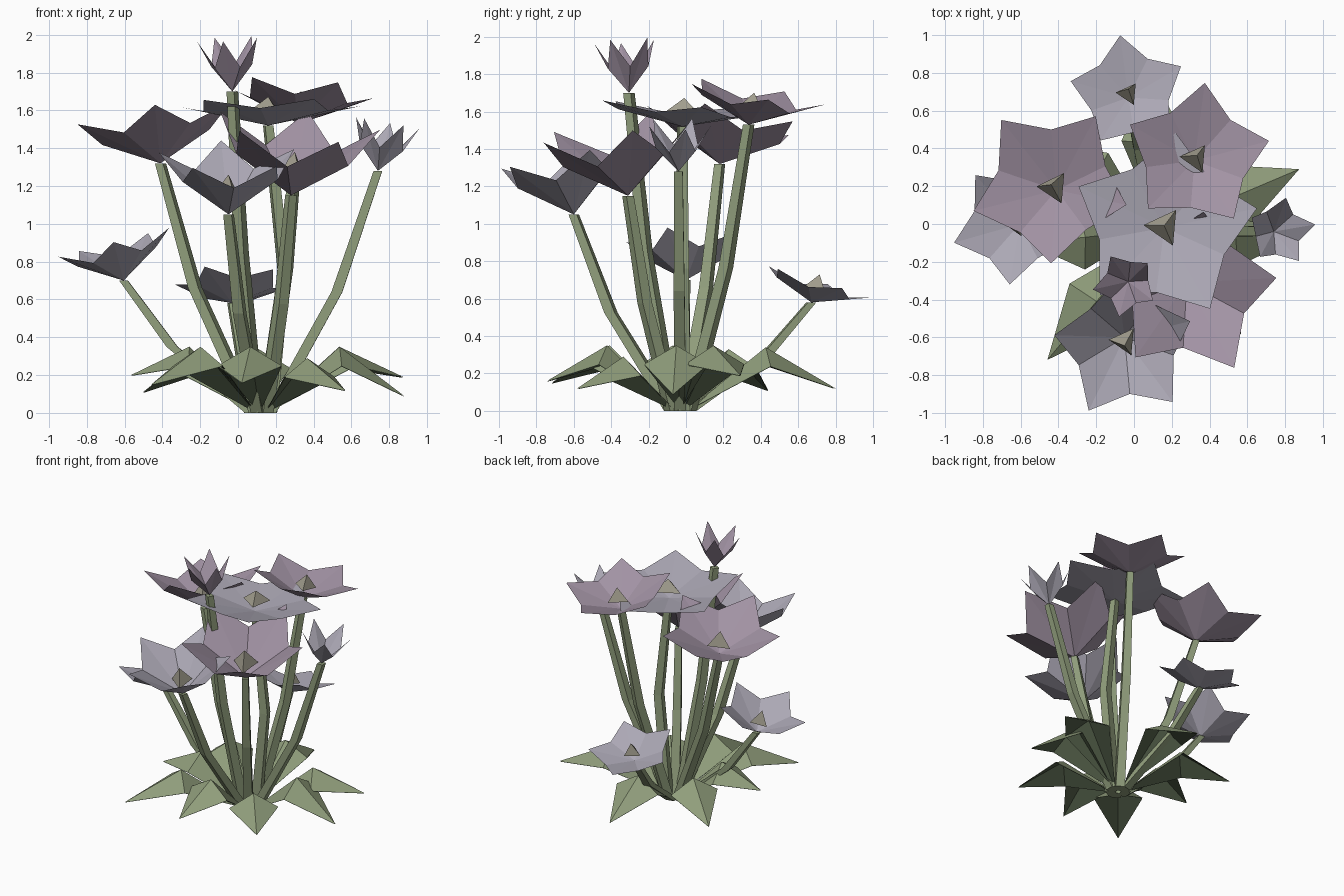
import bpy, math
from mathutils import Vector

if "Cube" in bpy.data.objects:
    bpy.data.objects.remove(bpy.data.objects["Cube"])

ROOT = Vector((0.12, -0.03, 0))


def material(name, rgb):
    m = bpy.data.materials.new(name)
    m.diffuse_color = (*rgb, 1)
    m.use_nodes = True
    m.node_tree.nodes["Principled BSDF"].inputs["Base Color"].default_value = m.diffuse_color
    return m


MAUVE = material("mauve_petal", (0.36, 0.29, 0.37))
LAVENDER = material("lavender_petal", (0.41, 0.39, 0.46))
GREEN = material("leaf_green", (0.28, 0.34, 0.2))
DARK = material("leaf_underside", (0.09, 0.12, 0.07))
POLLEN = material("pollen", (0.36, 0.34, 0.27))


def build(name, verts, faces, mat):
    me = bpy.data.meshes.new(name)
    me.from_pydata([tuple(v) for v in verts], [], faces)
    me.materials.append(mat)
    me.update()
    ob = bpy.data.objects.new(name, me)
    bpy.context.collection.objects.link(ob)
    return ob


def frame(axis):
    n = Vector(axis).normalized()
    u = Vector((1, 0, 0))
    u = (u - n * u.dot(n)).normalized()
    return u, n.cross(u), n


# Five-petal cup: star-shaped fan folded along petal ridges and notches
def blossom(name, base, axis, radius, height, phase, notch, mat):
    u, v, n = frame(axis)
    base = Vector(base)
    verts = [base]
    for i in range(10):
        a = math.radians(phase + 36 * i)
        kr, kh = notch if i % 2 else (1, 1)
        verts.append(base + (u * math.cos(a) + v * math.sin(a)) * radius * kr + n * height * kh)
    faces = [(0, i + 1, (i + 1) % 10 + 1) for i in range(10)]
    build(name, verts, faces, mat)


# Three-sided pyramid in the heart of an open blossom
def pistil(name, base, axis, height, radius):
    u, v, n = frame(axis)
    base = Vector(base)
    top = 0.12 + 0.3 * height
    low = base + n * top * 0.45
    verts = [base + n * top]
    for i in range(3):
        a = math.radians(55 + 120 * i)
        verts.append(low + (u * math.cos(a) + v * math.sin(a)) * radius)
    build(name, verts, [(0, 1, 2), (0, 2, 3), (0, 3, 1), (3, 2, 1)], POLLEN)


# Square stem with one bend
def stem(name, end, bend=0.0):
    end = Vector(end)
    out = Vector((end.x, end.y, 0)) - ROOT
    start = ROOT + out.normalized() * 0.05
    mid = start.lerp(end, 0.62)
    mid.x += bend
    mid.z = end.z * 0.5
    verts = []
    for p, r in ((start, 0.045), (mid, 0.041), (end, 0.032)):
        for i in range(4):
            a = math.radians(45 + 90 * i) + math.atan2(out.y, out.x)
            verts.append(p + Vector((math.cos(a), math.sin(a), 0)) * r)
    faces = [(3, 2, 1, 0), (8, 9, 10, 11)]
    for s in (0, 4):
        for i in range(4):
            j = (i + 1) % 4
            faces.append((s + i, s + j, s + 4 + j, s + 4 + i))
    build(name, verts, faces, GREEN)


# Folded leaf: rises to a ridge then droops to a point, with a dark underside
def leaf(name, angle, length, ridge_z, tip_z):
    a = math.radians(angle)
    d = Vector((math.cos(a), math.sin(a), 0))
    s = Vector((-d.y, d.x, 0))
    up = Vector((0, 0, 1))
    mid = ROOT + d * length * 0.55
    verts = [ROOT + d * 0.04 + up * 0.006,
             mid + up * ridge_z,
             mid + d * 0.02 + s * 0.17 + up * (ridge_z - 0.1),
             mid + d * 0.02 - s * 0.17 + up * (ridge_z - 0.1),
             ROOT + d * length + up * tip_z]
    faces = [(0, 1, 2), (0, 3, 1), (1, 4, 2), (1, 3, 4)]
    build(name, verts, faces, GREEN)
    build(name + "_underside", [p - up * 0.005 for p in verts], [f[::-1] for f in faces], DARK)


OPEN = (0.7, 0.62)
DEEP = (0.7, 0.55)
BUD = (0.68, 0.48)

# base, axis, radius, cup height, petal phase, notch (radius, height), colour
FLOWERS = {
    "top_bud": ((-0.03, -0.305, 1.70), (-0.07, -0.07, 1), 0.17, 0.28, 44, BUD, MAUVE),
    "left_blossom": ((-0.41, 0.18, 1.32), (-0.15, 0.15, 1), 0.43, 0.25, 55, OPEN, MAUVE),
    "front_blossom": ((-0.05, -0.60, 1.05), (0.0, -0.21, 1), 0.38, 0.32, 24, OPEN, LAVENDER),
    "centre_blossom": ((0.16, -0.02, 1.52), (0, 0.07, 1), 0.50, 0.11, 11, OPEN, LAVENDER),
    "back_right_blossom": ((0.32, 0.335, 1.53), (0.08, 0.17, 1), 0.39, 0.18, 12, OPEN, MAUVE),
    "front_right_blossom": ((0.28, -0.31, 1.15), (0.09, -0.18, 1), 0.45, 0.38, 11, DEEP, MAUVE),
    "low_left_blossom": ((-0.605, 0.0, 0.70), (-0.26, 0, 1), 0.32, 0.21, 54, OPEN, LAVENDER),
    "low_back_blossom": ((-0.03, 0.67, 0.58), (0, 0.3, 1), 0.31, 0.12, 26, OPEN, LAVENDER),
    "right_bud": ((0.74, -0.04, 1.28), (0.18, 0, 1), 0.18, 0.26, 12, BUD, LAVENDER),
}

for name, (base, axis, radius, height, phase, notch, mat) in FLOWERS.items():
    blossom(name, base, axis, radius, height, phase, notch, mat)
    stem(name + "_stem", base, 0.08 if "centre" in name else 0)
    if "bud" not in name:
        pistil(name + "_pistil", base, axis, height, 0.22 * radius)

# angle, length, ridge height, tip height
LEAVES = [(23, 0.82, 0.35, 0.19), (92, 0.83, 0.34, 0.12), (143, 0.78, 0.33, 0.11),
          (186, 0.69, 0.35, 0.2), (230, 0.90, 0.35, 0.15), (262, 0.72, 0.35, 0.16),
          (309, 0.71, 0.29, 0.12), (357, 0.76, 0.35, 0.09)]
for i, spec in enumerate(LEAVES):
    leaf(f"leaf_{i + 1}", *spec)
